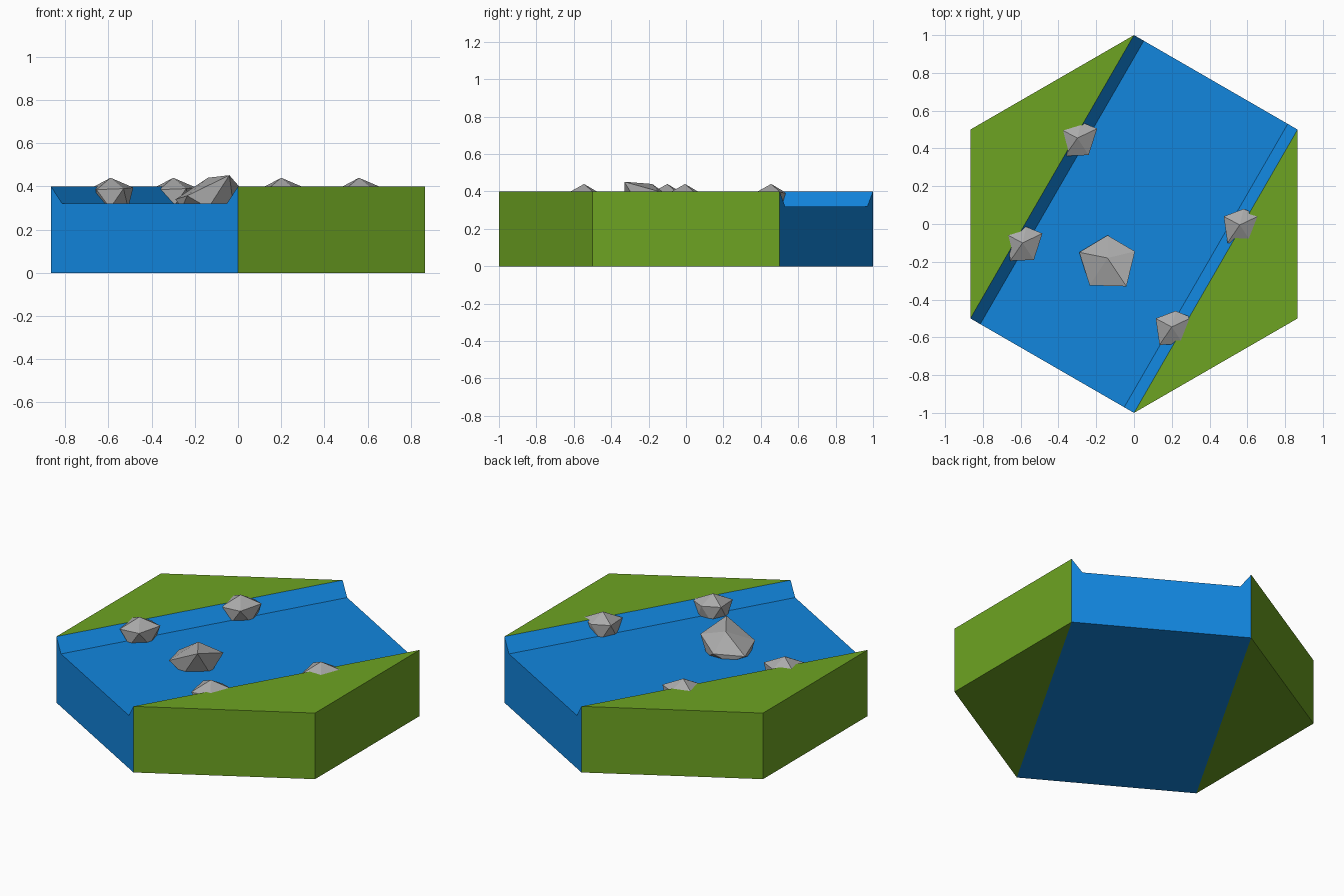
import bpy, bmesh, math
from mathutils import Vector

cube = bpy.data.objects.get("Cube")
if cube:
    bpy.data.objects.remove(cube)

HEIGHT, WATER, HALF, SLOPE = 0.4, 0.32, 0.5, 0.06
ACROSS = Vector((math.cos(math.radians(30)), -0.5, 0))  # direction across the river


def material(name, colour):
    m = bpy.data.materials.new(name)
    m.use_nodes = True
    m.diffuse_color = (*colour, 1)
    m.node_tree.nodes["Principled BSDF"].inputs["Base Color"].default_value = (*colour, 1)
    return m


grass = material("grass green", (0.155, 0.37, 0.016))
water = material("water blue", (0.006, 0.238, 0.73))
stone = material("stone grey", (0.40, 0.40, 0.40))


def finish(bm, name, mats):
    bmesh.ops.recalc_face_normals(bm, faces=bm.faces)
    mesh = bpy.data.meshes.new(name)
    bm.to_mesh(mesh)
    bm.free()
    for m in mats:
        mesh.materials.append(m)
    obj = bpy.data.objects.new(name, mesh)
    bpy.context.collection.objects.link(obj)
    return obj


# Hexagonal tile: extruded outline, cut along the banks, channel sunk
bm = bmesh.new()
corners = [math.radians(30 + 60 * i) for i in range(6)]
base = bm.faces.new([bm.verts.new((math.cos(a), math.sin(a), 0)) for a in corners])
top = bmesh.ops.extrude_face_region(bm, geom=[base], use_keep_orig=True)
bmesh.ops.translate(bm, vec=(0, 0, HEIGHT),
                    verts=[v for v in top["geom"] if isinstance(v, bmesh.types.BMVert)])
for offset in (-HALF, SLOPE - HALF, HALF - SLOPE, HALF):
    bmesh.ops.bisect_plane(bm, geom=bm.verts[:] + bm.edges[:] + bm.faces[:],
                           dist=0.0005, plane_co=ACROSS * offset, plane_no=ACROSS)
for v in bm.verts:
    if v.co.z > 0.2 and abs(v.co.dot(ACROSS)) < HALF - SLOPE / 2:
        v.co.z = WATER
for f in bm.faces:
    f.material_index = int(abs(f.calc_center_median().dot(ACROSS)) < HALF - 0.001)
finish(bm, "river_tile", [grass, water])


# Rocks: faceted hull of a peak, an upper ring and a narrower lower ring
def rock(name, peak, ring):
    peak = Vector(peak)
    upper = [peak + Vector(p) for p in ring]
    middle = sum(upper, Vector()) / len(upper)
    lower = []
    for a, b in zip(upper, upper[1:] + upper[:1]):
        p = middle.lerp((a + b) / 2, 0.98)
        p.z = WATER - 0.02
        lower.append(p)
    bm = bmesh.new()
    for p in [peak] + upper + lower:
        bm.verts.new(p)
    bmesh.ops.convex_hull(bm, input=bm.verts[:])
    loose = [v for v in bm.verts if not v.link_faces]
    bmesh.ops.delete(bm, geom=loose, context="VERTS")
    finish(bm, name, [stone])


small_ring = [(-0.085, 0.045, -0.045), (0.02, 0.085, -0.05), (0.105, 0.05, -0.045),
              (0.06, -0.09, -0.05), (-0.065, -0.095, -0.055)]
for name, x, y in (("back_bank_rock", -0.3, 0.455), ("left_bank_rock", -0.59, -0.1),
                   ("right_bank_rock", 0.56, -0.005), ("front_bank_rock", 0.2, -0.545)):
    rock(name, (x, y, 0.44), small_ring)

rock("river_rock", (-0.14, -0.18, 0.44),
     [(-0.15, 0.03, -0.1), (0, 0.12, -0.09), (0.145, 0.035, -0.04),
      (0.1, -0.15, 0.012), (-0.095, -0.145, -0.083)])
